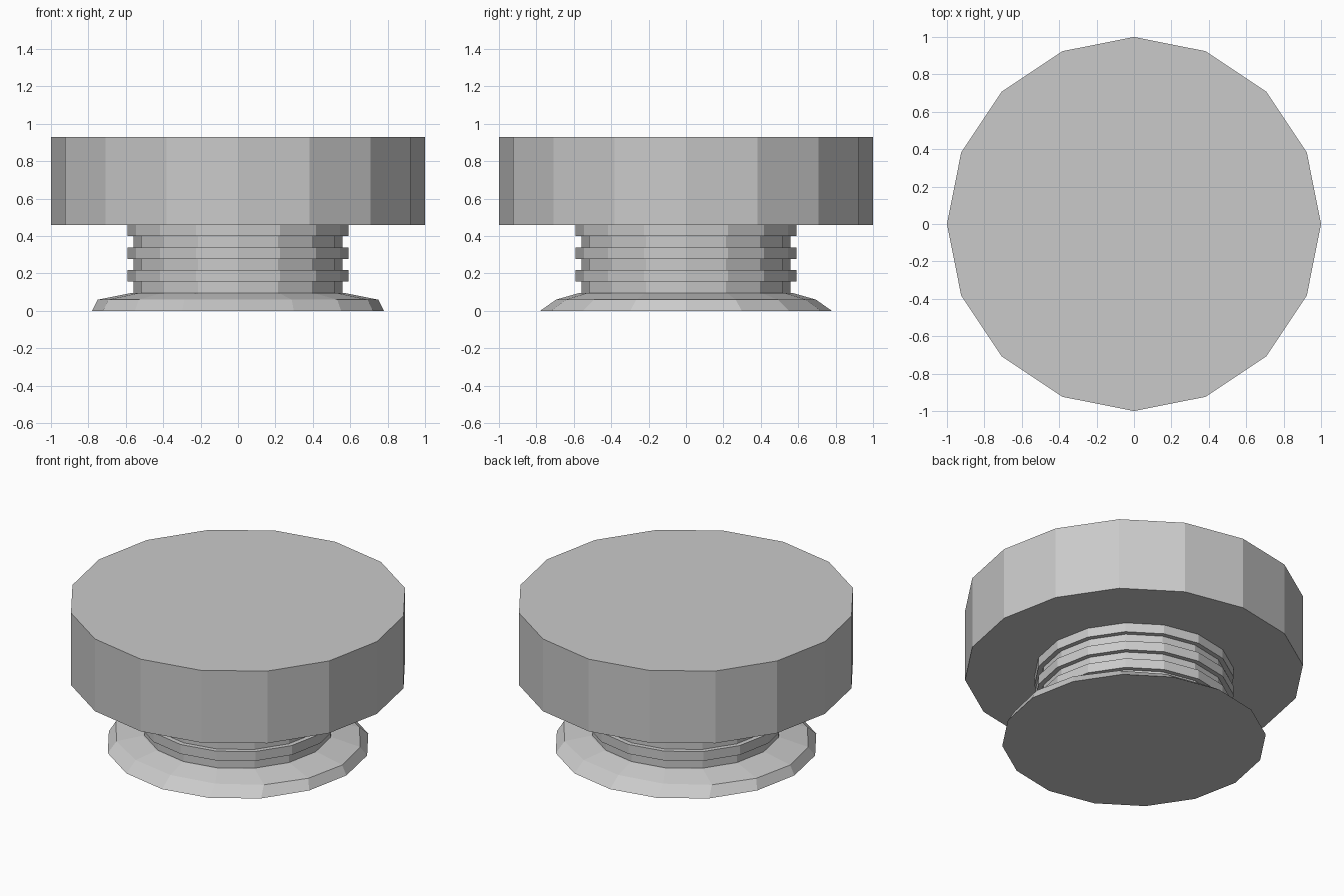
import bpy, bmesh
from math import cos, sin, tau

cube = bpy.data.objects.get("Cube")
if cube:
    bpy.data.objects.remove(cube, do_unlink=True)

SIDES = 16

grey = bpy.data.materials.new("plain_grey")
grey.use_nodes = True
colour = (0.59, 0.59, 0.59, 1)
grey.diffuse_color = colour
grey.node_tree.nodes["Principled BSDF"].inputs["Base Color"].default_value = colour


def lathe(name, rings):
    """Closed faceted solid from rings of (x radius, y radius, height)."""
    bm = bmesh.new()
    loops = []
    for rx, ry, z in rings:
        loops.append([bm.verts.new((rx * cos(tau * i / SIDES), ry * sin(tau * i / SIDES), z))
                      for i in range(SIDES)])
    for low, high in zip(loops, loops[1:]):
        for i in range(SIDES):
            j = (i + 1) % SIDES
            bm.faces.new((low[i], low[j], high[j], high[i]))
    bm.faces.new(loops[0][::-1])
    bm.faces.new(loops[-1])
    mesh = bpy.data.meshes.new(name)
    bm.to_mesh(mesh)
    bm.free()
    mesh.materials.append(grey)
    obj = bpy.data.objects.new(name, mesh)
    bpy.context.collection.objects.link(obj)
    return obj


# Flared foot, with a shoulder that is slightly wider across x
lathe("flared_foot", [(0.78, 0.78, 0), (0.75, 0.695, 0.06), (0.57, 0.57, 0.096)])

# Ribbed neck: alternating narrow and wide bands
heights = [0.096, 0.157, 0.218, 0.278, 0.338, 0.4, 0.46]
neck = []
for k, (low, high) in enumerate(zip(heights, heights[1:])):
    r = 0.59 if k % 2 else 0.56
    neck += [(r, r, low), (r, r, high)]
lathe("ribbed_neck", neck)

# Broad cap
lathe("broad_cap", [(1, 1, 0.46), (1, 1, 0.93)])
